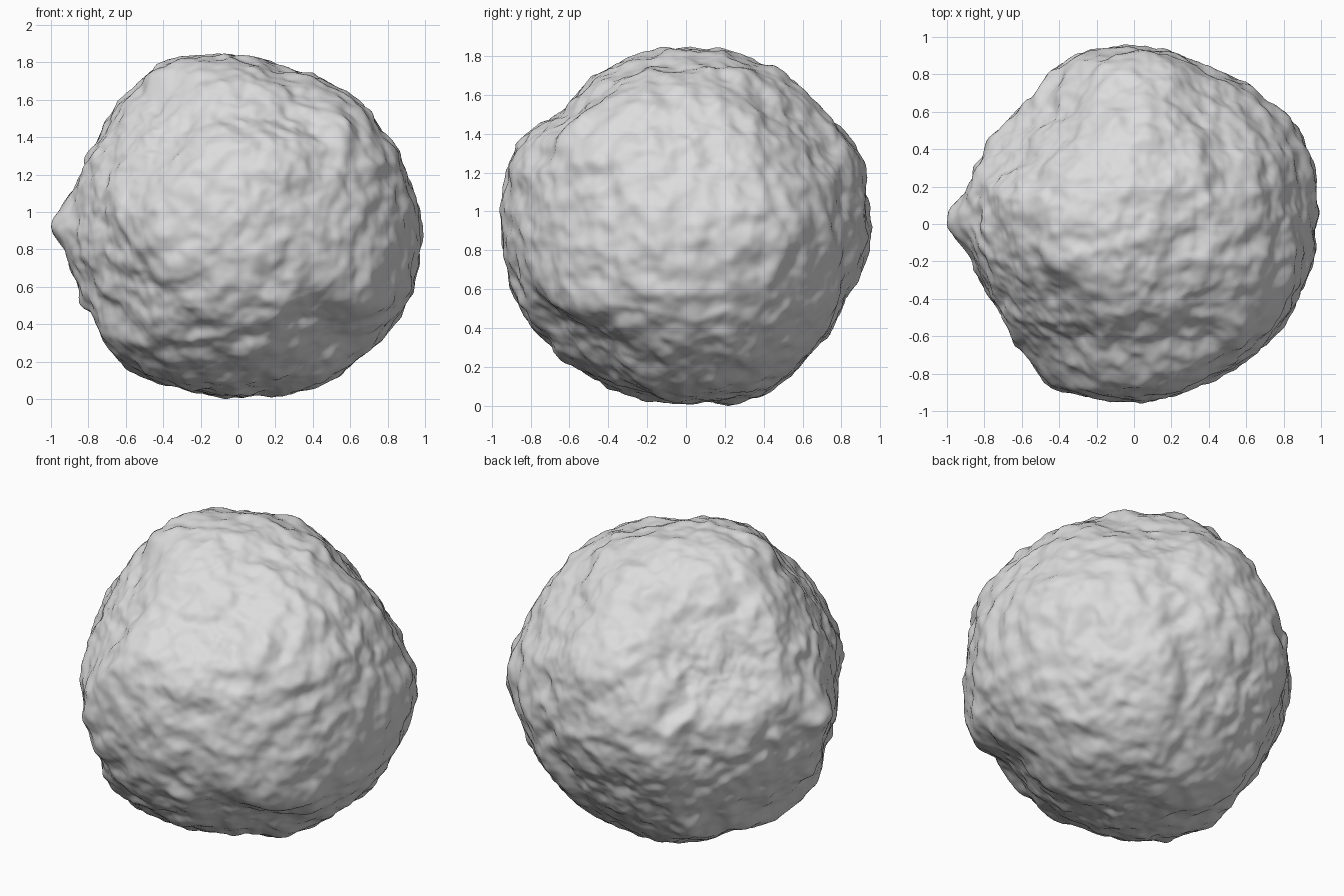
import bpy, bmesh, math
from mathutils import Vector, noise

if "Cube" in bpy.data.objects:
    bpy.data.objects.remove(bpy.data.objects["Cube"])

X, Y, Z = Vector((1, 0, 0)), Vector((0, 1, 0)), Vector((0, 0, 1))


def slanted(side, facing, tilt):
    """Axes of an outline plane turned 30 degrees and tilted."""
    turn, lean = math.radians(30), math.radians(22)
    toward = X * side * math.sin(turn) + Y * facing * math.cos(turn)
    across = Z.cross(toward)
    return across, Z * math.cos(lean) - toward * tilt * math.sin(lean)


# Outline radii every 22.5 degrees, with the two axes of each outline plane
outlines = [
    (X, Z, [.97, .92, .95, .87, .92, .97, .94, .89, .93, .93, .98, .90, .91, .96, .95, 1.0]),
    (Y, Z, [.96, .97, .91, .95, .92, .92, .86, .98, .96, .95, .93, .90, .90, .96, .92, .91]),
    (X, Y, [.99, 1.04, .96, .92, .95, .95, .86, .89, .92, .88, .95, .98, .95, .93, .94, .98]),
    (*slanted(1, -1, 1), [1.0, .91, .87, .94, .94, .95, .88, .85, .85, .87, .96, .93, .89, .96, 1.0, 1.01]),
    (*slanted(-1, 1, 1), [.91, .85, .84, .93, .88, .92, .92, .95, 1.02, .96, .96, .95, .96, .93, .97, .89]),
    (*slanted(1, 1, -1), [.90, .80, .82, .93, .91, .92, .94, .98, .95, 1.0, .87, .91, .95, .99, .88, .88]),
]
guides = []
for u, v, radii in outlines:
    for i, r in enumerate(radii):
        a = i * math.tau / len(radii)
        guides.append((u * math.cos(a) + v * math.sin(a), r))


def blended_radius(d):
    """Blend the outline radii around a direction."""
    total = weight = 0.0
    for g, r in guides:
        w = math.exp(45 * (d.dot(g) - 1))
        total += w * r
        weight += w
    return total / weight


def hull_radius(d):
    """Largest radius that stays inside every outline."""
    limit = 2.0
    for u, v, radii in outlines:
        a, b = d.dot(u), d.dot(v)
        step = (math.atan2(b, a) / math.tau % 1) * len(radii)
        i, f = int(step), step % 1
        r = radii[i % len(radii)] * (1 - f) + radii[(i + 1) % len(radii)] * f
        limit = min(limit, r / max(math.hypot(a, b), 0.01))
    return limit


def rock_radius(d):
    """Broad shape, side knob, worn lumps and fine grain."""
    r = min(blended_radius(d) - 0.005, hull_radius(d) + 0.005)
    r += 0.08 * math.exp(130 * (d.dot(-X) - 1))
    warp = d + 0.08 * noise.noise_vector(d * 3)
    r += 0.022 * noise.noise(warp * 6)
    r += 0.020 * (0.25 - abs(noise.noise(warp * 4.5 + Y * 9)))
    r += 0.014 * noise.noise(d * 11)
    r += 0.005 * noise.noise(d * 22)
    return r


# Boulder body
bm = bmesh.new()
bmesh.ops.create_icosphere(bm, subdivisions=7, radius=1)
for v in bm.verts:
    d = v.co.normalized()
    v.co = d * rock_radius(d)

# Rest it on the ground
bmesh.ops.translate(bm, verts=bm.verts, vec=-Z * min(v.co.z for v in bm.verts))

mesh = bpy.data.meshes.new("boulder")
bm.to_mesh(mesh)
bm.free()
mesh.shade_smooth()
boulder = bpy.data.objects.new("boulder", mesh)
bpy.context.collection.objects.link(boulder)

# Pale grey stone
stone = bpy.data.materials.new("pale_grey_stone")
stone.use_nodes = True
colour = (0.72, 0.72, 0.72, 1)
stone.diffuse_color = colour
stone.node_tree.nodes["Principled BSDF"].inputs["Base Color"].default_value = colour
mesh.materials.append(stone)
